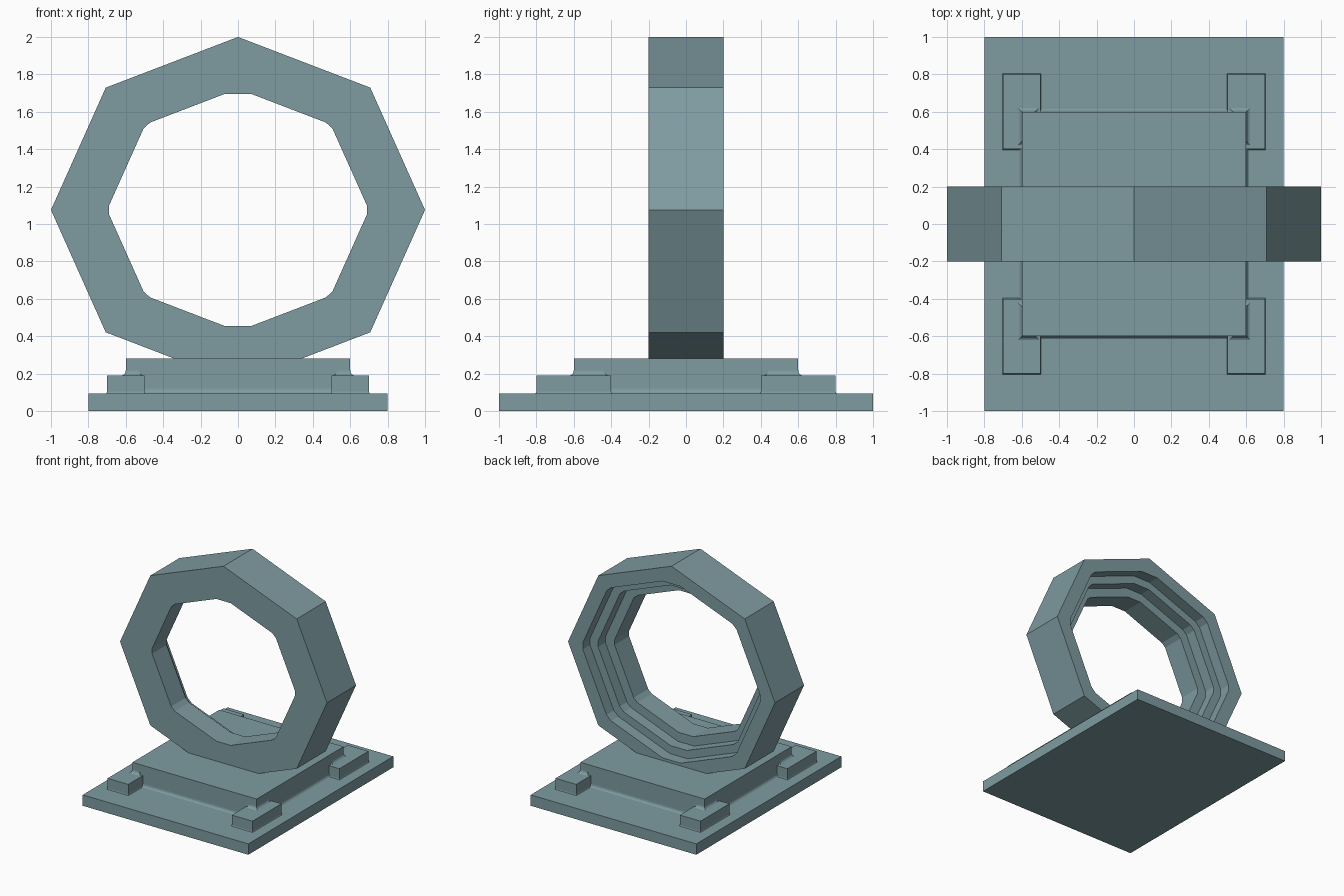
import bpy, bmesh, math

if "Cube" in bpy.data.objects:
    bpy.data.objects.remove(bpy.data.objects["Cube"])

# Blue-grey stone, used for every part
stone = bpy.data.materials.new("blue_grey")
stone.diffuse_color = (0.21, 0.33, 0.355, 1)
stone.use_nodes = True
stone.node_tree.nodes["Principled BSDF"].inputs["Base Color"].default_value = stone.diffuse_color


def finish(name, bm):
    bmesh.ops.remove_doubles(bm, verts=bm.verts, dist=1e-5)
    bmesh.ops.recalc_face_normals(bm, faces=bm.faces)
    mesh = bpy.data.meshes.new(name)
    bm.to_mesh(mesh)
    bm.free()
    mesh.materials.append(stone)
    obj = bpy.data.objects.new(name, mesh)
    bpy.context.collection.objects.link(obj)
    return obj


def bridge(bm, a, b):
    n = len(a)
    for i in range(n):
        bm.faces.new((a[i], a[(i + 1) % n], b[(i + 1) % n], b[i]))


def tier(name, x0, x1, y0, y1, z0, z1, flare=0.0):
    """Box whose foot may sweep outward in a concave fillet."""
    steps = [(0, z0)]
    if flare:
        steps = [(flare * (1 - math.sin(t)), z0 + flare * (1 - math.cos(t)))
                 for t in (math.pi / 2 * i / 4 for i in range(5))]
    steps.append((0, z1))
    bm = bmesh.new()
    loops = []
    for o, z in steps:
        loops.append([bm.verts.new(p) for p in (
            (x0 - o, y0 - o, z), (x1 + o, y0 - o, z),
            (x1 + o, y1 + o, z), (x0 - o, y1 + o, z))])
    for a, b in zip(loops, loops[1:]):
        bridge(bm, a, b)
    bm.faces.new(loops[0])
    bm.faces.new(loops[-1])
    return finish(name, bm)


# Stepped base
tier("base_plate", -0.8, 0.8, -1, 1, 0, 0.095)
tier("pedestal_block", -0.6, 0.6, -0.6, 0.6, 0.09, 0.28, 0.03)

# Four corner feet, each with a small fillet up to the pedestal
for sx in (-1, 1):
    for sy in (-1, 1):
        xs = sorted((sx * 0.5, sx * 0.7))
        ys = sorted((sy * 0.4, sy * 0.8))
        tier("corner_foot", *xs, *ys, 0.09, 0.19, 0.015)
        xs = sorted((sx * 0.53, sx * 0.6))
        ys = sorted((sy * 0.44, sy * 0.6))
        tier("foot_fillet", *xs, *ys, 0.188, 0.25, 0.03)


# Eight-sided ring, recessed in steps from the back
def octagon(bm, radius, y, clipped):
    corners = [(radius * math.cos(k * math.pi / 4),
                1.075 + 0.925 * radius * math.sin(k * math.pi / 4))
               for k in range(8)]
    verts = []
    for k, (x, z) in enumerate(corners):
        f = (0.14 if k in (2, 6) else 0.05) if clipped else 0
        for nx, nz in (corners[k - 1], corners[(k + 1) % 8]):
            verts.append(bm.verts.new((x + f * (nx - x), y, z + f * (nz - z))))
    return verts


profile = [(1, -0.2), (1, 0.2), (0.87, 0.2), (0.87, 0.1),
           (0.79, 0.1), (0.79, 0), (0.7, 0), (0.7, -0.2)]
bm = bmesh.new()
rings = [octagon(bm, r, y, r < 0.95) for r, y in profile]
for i in range(len(rings)):
    bridge(bm, rings[i - 1], rings[i])
finish("octagonal_ring", bm)
